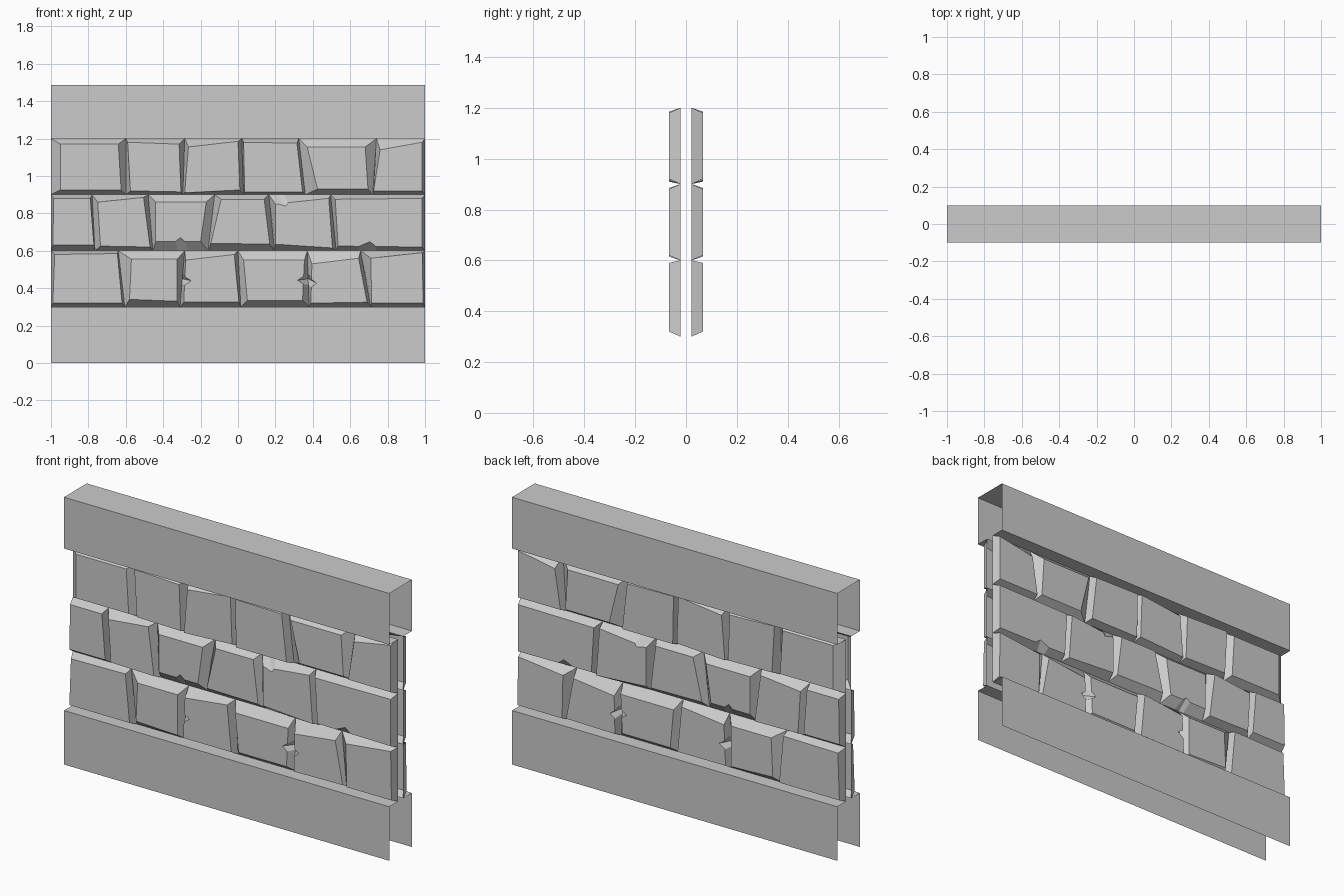
import bpy
from mathutils import Vector

if "Cube" in bpy.data.objects:
    bpy.data.objects.remove(bpy.data.objects["Cube"])

SEAM_Y, FACE_Y, PANEL_Y = -0.022, -0.067, -0.1


def make_mirrored(name, verts, faces):
    """Create a front-side mesh and mirror it to the back."""
    mesh = bpy.data.meshes.new(name)
    mesh.from_pydata(verts, [], faces)
    obj = bpy.data.objects.new(name, mesh)
    bpy.context.collection.objects.link(obj)
    mod = obj.modifiers.new("mirror", 'MIRROR')
    mod.use_axis = (False, True, False)
    return obj


def panel(name, profile):
    """Sweep a (y, z) profile along the wall length."""
    verts = [(x, y, z) for y, z in profile for x in (-1, 1)]
    faces = [(2 * i, 2 * i + 1, 2 * i + 3, 2 * i + 2) for i in range(len(profile) - 1)]
    make_mirrored(name, verts, faces)


def stone_row(name, z0, seams, stones, chips):
    """seams: (top x, bottom x).
    stones: left top/bottom x, right top/bottom x, top z left/right, bottom z left/right.
    chips: stone index -> (side, position, depth); sides run bottom, right, top, left."""
    z1 = z0 + 0.3
    seams = [(-1, -1)] + seams + [(1, 1)]
    verts, faces = [], []
    for k, (lt, lb, rt, rb, ztl, ztr, zbl, zbr) in enumerate(stones):
        (st, sb), (et, eb) = seams[k], seams[k + 1]
        outer = [Vector((sb, SEAM_Y, z0)), Vector((eb, SEAM_Y, z0)),
                 Vector((et, SEAM_Y, z1)), Vector((st, SEAM_Y, z1))]
        inner = [Vector((lb, FACE_Y, zbl)), Vector((rb, FACE_Y, zbr)),
                 Vector((rt, FACE_Y, ztr)), Vector((lt, FACE_Y, ztl))]
        centre = sum(inner, Vector()) / 4
        out_loop, in_loop = [], []
        for s in range(4):
            steps = [(0, 0)]
            if k in chips and chips[k][0] == s:
                _, t, d = chips[k]
                steps += [(t - 0.1, 0), (t, d), (t + 0.1, 0)]
            for t, d in steps:
                out_loop.append(outer[s].lerp(outer[(s + 1) % 4], t))
                p = inner[s].lerp(inner[(s + 1) % 4], t)
                in_loop.append(p.lerp(centre, d))
        b, n = len(verts), len(in_loop)
        verts += out_loop + in_loop
        faces.append([b + n + i for i in range(n)])
        for i in range(n):
            j = (i + 1) % n
            faces.append([b + i, b + j, b + n + j, b + n + i])
    make_mirrored(name, verts, faces)


# Smooth plinth and coping, open at the ends
panel("base_plinth", [(PANEL_Y, 0), (PANEL_Y, 0.3), (SEAM_Y, 0.3)])
panel("top_coping", [(SEAM_Y, 1.2), (PANEL_Y, 1.2), (PANEL_Y, 1.485), (0, 1.485)])

# Three courses of rough stones
stone_row("lower_stones", 0.3,
          [(-.64, -.605), (-.285, -.31), (0, .015), (.37, .38), (.655, .71)],
          [(-.98, -.99, -.645, -.62, .58, .585, .32, .32),
           (-.57, -.58, -.325, -.325, .555, .555, .34, .33),
           (-.28, -.29, -.02, .005, .55, .58, .325, .325),
           (.03, .05, .355, .345, .55, .55, .335, .335),
           (.395, .39, .645, .69, .53, .56, .32, .325),
           (.71, .715, .985, .99, .56, .59, .32, .32)],
          {2: (3, .5, .25), 3: (1, .5, .2), 4: (3, .5, .2)})
stone_row("middle_stones", 0.6,
          [(-.78, -.765), (-.48, -.455), (-.125, -.16), (.165, .195), (.495, .525)],
          [(-.985, -.99, -.79, -.77, .88, .88, .63, .63),
           (-.75, -.735, -.505, -.47, .86, .885, .625, .62),
           (-.44, -.44, -.17, -.2, .86, .86, .65, .65),
           (-.09, -.145, .14, .17, .875, .875, .64, .635),
           (.2, .2, .485, .505, .85, .88, .635, .615),
           (.52, .535, .985, .985, .875, .88, .625, .62)],
          {2: (0, .55, .2), 4: (2, .86, .15), 5: (0, .35, .2)})
stone_row("upper_stones", 0.9,
          [(-.60, -.60), (-.285, -.295), (.02, .03), (.325, .36), (.74, .72)],
          [(-.95, -.95, -.64, -.625, 1.17, 1.17, .925, .925),
           (-.59, -.575, -.315, -.305, 1.18, 1.17, .92, .915),
           (-.265, -.285, 0, .01, 1.155, 1.185, .91, .925),
           (.03, .035, .315, .345, 1.18, 1.175, .915, .915),
           (.37, .425, .68, .695, 1.155, 1.155, .93, .93),
           (.76, .725, .985, .985, 1.14, 1.18, .92, .92)],
          {})
